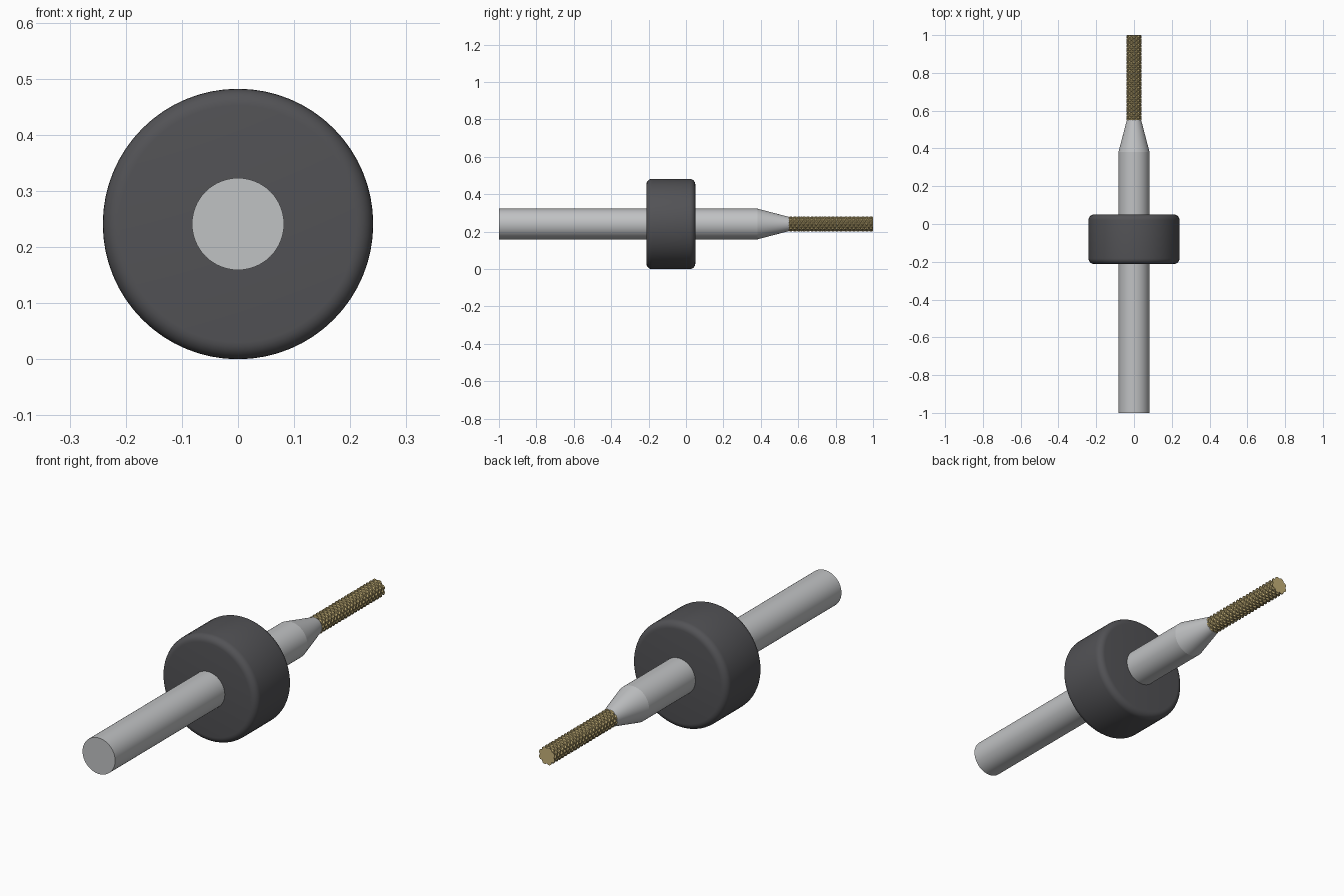
import bpy, bmesh, math

if "Cube" in bpy.data.objects:
    bpy.data.objects.remove(bpy.data.objects["Cube"], do_unlink=True)

AXIS_Z = 0.241


def material(name, rgb, metallic=0.0):
    m = bpy.data.materials.new(name)
    m.use_nodes = True
    m.diffuse_color = (*rgb, 1)
    m.node_tree.nodes["Principled BSDF"].inputs["Base Color"].default_value = (*rgb, 1)
    return m


steel = material("light steel", (0.53, 0.54, 0.55))
rubber = material("dark grey plastic", (0.085, 0.085, 0.092))
brass = material("pale gold", (0.56, 0.44, 0.19))


def ring_solid(name, stations, sides, radius, mat, angle):
    """Capped tube along y; radius(i, turn) gives the surface at station i."""
    bm = bmesh.new()
    rings = []
    for i, y in enumerate(stations):
        ring = []
        for s in range(sides):
            t = math.tau * s / sides
            r = radius(i, t)
            ring.append(bm.verts.new((r * math.cos(t), y, AXIS_Z + r * math.sin(t))))
        rings.append(ring)
    for a, b in zip(rings, rings[1:]):
        for s in range(sides):
            n = (s + 1) % sides
            bm.faces.new((a[s], a[n], b[n], b[s]))
    bm.faces.new(rings[0])
    bm.faces.new(rings[-1])
    bmesh.ops.recalc_face_normals(bm, faces=bm.faces)
    mesh = bpy.data.meshes.new(name)
    bm.to_mesh(mesh)
    bm.free()
    obj = bpy.data.objects.new(name, mesh)
    bpy.context.collection.objects.link(obj)
    mesh.materials.append(mat)
    bpy.ops.object.select_all(action='DESELECT')
    obj.select_set(True)
    bpy.context.view_layer.objects.active = obj
    bpy.ops.object.shade_smooth_by_angle(angle=math.radians(angle))
    return obj


def lathe(name, profile, mat, angle=30, sides=64):
    return ring_solid(name, [p[0] for p in profile], sides,
                      lambda i, t: profile[i][1], mat, angle)


# Straight shank and the cone down to the cutter
lathe("shank", [(-1, 0.082), (0.382, 0.082)], steel)
lathe("neck_cone", [(0.382, 0.082), (0.55, 0.038)], steel, 10)

# Stop collar with rounded rims
R, F, Y0, Y1 = 0.241, 0.03, -0.212, 0.05
arc = [math.radians(15 * k) for k in range(7)]
front_rim = [(Y0 + F - F * math.cos(a), R - F + F * math.sin(a)) for a in arc]
back_rim = [(Y1 - F + F * math.sin(a), R - F + F * math.cos(a)) for a in arc]
lathe("stop_collar", front_rim + back_rim, rubber)

# Cross-cut cutter: two opposing families of helical grooves
TEETH, ROWS, STEPS = 8, 20, 8
START, END = 0.55, 1.0


def cutter_radius(i, t):
    phase = math.tau * i / STEPS
    cuts = [0.5 + 0.5 * math.cos(TEETH * t + d * phase) for d in (1, -1)]
    return 0.041 - 0.007 * max(c ** 3 for c in cuts)


count = ROWS * STEPS
ring_solid("cutter", [START + (END - START) * i / count for i in range(count + 1)],
           TEETH * STEPS, cutter_radius, brass, 25)
